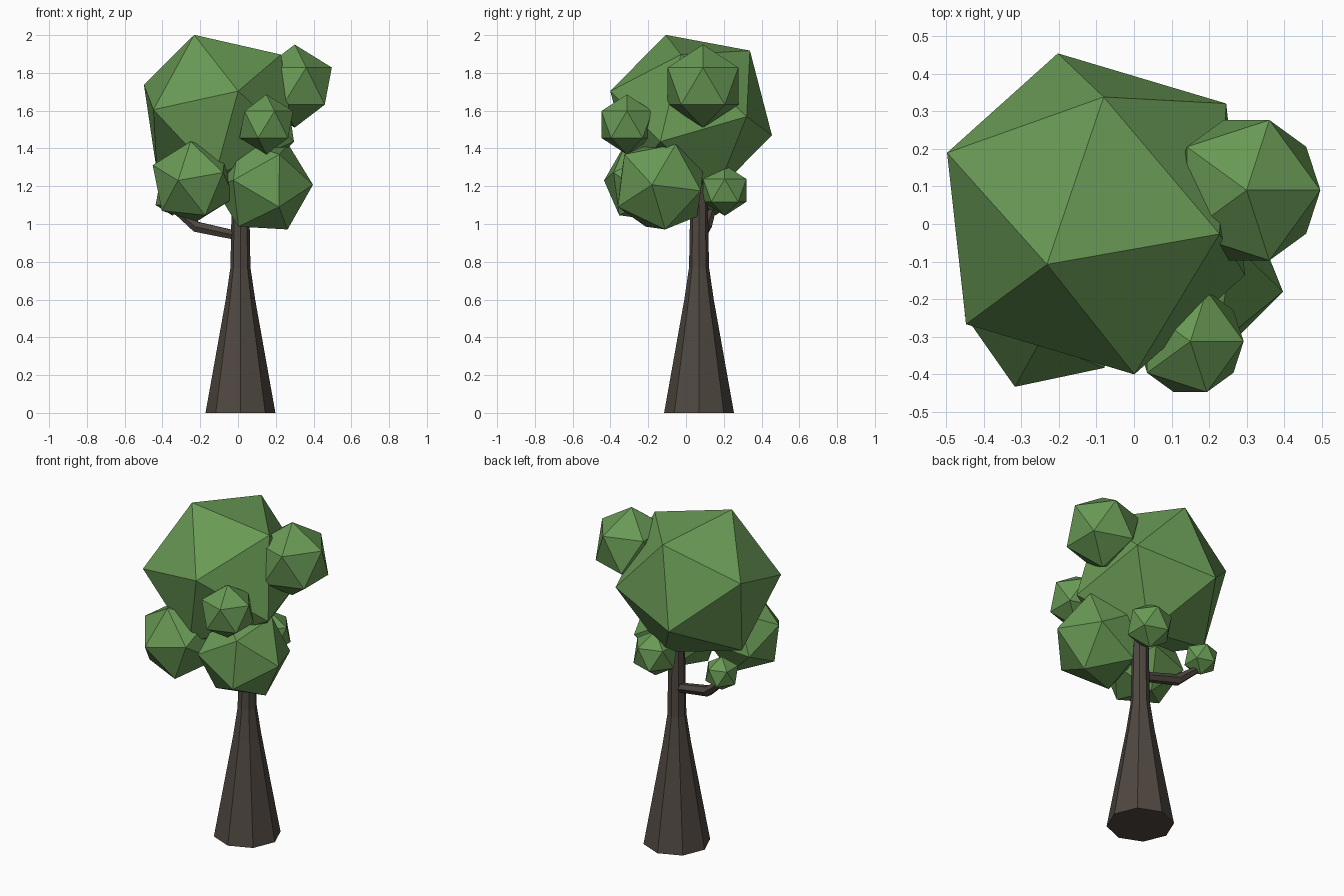
import bpy, bmesh
from math import cos, sin, tau
from mathutils import Vector, Matrix

if "Cube" in bpy.data.objects:
    bpy.data.objects.remove(bpy.data.objects["Cube"])


def material(name, rgb):
    m = bpy.data.materials.new(name)
    m.diffuse_color = (*rgb, 1)
    m.use_nodes = True
    m.node_tree.nodes["Principled BSDF"].inputs["Base Color"].default_value = m.diffuse_color
    return m


LEAF = material("leaf_green", (0.14, 0.32, 0.09))
BARK = material("bark_brown", (0.08, 0.065, 0.053))


def finish(bm, name, mat):
    bmesh.ops.recalc_face_normals(bm, faces=bm.faces)
    me = bpy.data.meshes.new(name)
    bm.to_mesh(me)
    bm.free()
    me.materials.append(mat)
    ob = bpy.data.objects.new(name, me)
    bpy.context.collection.objects.link(ob)


def leaf_clump(name, centre, radius, axis=(0, 0, 1), side=(1, 0, 0)):
    """Icosahedron with one corner along axis and a neighbouring corner towards side."""
    z = Vector(axis).normalized()
    x = Vector(side)
    x = (x - z * x.dot(z)).normalized()
    rot = Matrix((x, z.cross(x), z)).transposed().to_4x4()
    bm = bmesh.new()
    bmesh.ops.create_icosphere(bm, subdivisions=1, radius=radius,
                               matrix=Matrix.Translation(centre) @ rot)
    finish(bm, name, LEAF)


def tapered_limb(name, path, radii, sides):
    """Rings of vertices swept along a path, capped at both ends."""
    pts = [Vector(p) for p in path]
    bm = bmesh.new()
    rings = []
    for i, (p, r) in enumerate(zip(pts, radii)):
        tangent = pts[min(i + 1, len(pts) - 1)] - pts[max(i - 1, 0)]
        q = tangent.to_track_quat('Z', 'Y')
        rings.append([bm.verts.new(p + q @ Vector((r * cos(tau * k / sides),
                                                   r * sin(tau * k / sides), 0)))
                      for k in range(sides)])
    for a, b in zip(rings, rings[1:]):
        for k in range(sides):
            n = (k + 1) % sides
            bm.faces.new((a[k], a[n], b[n], b[k]))
    bm.faces.new(rings[0][::-1])
    bm.faces.new(rings[-1])
    finish(bm, name, BARK)


# Trunk and side branch
tapered_limb("trunk", [(0.013, 0.069, z) for z in (0, 0.6, 0.77, 1.3)],
             (0.185, 0.078, 0.053, 0.043), 8)
tapered_limb("branch", [(0.013, 0.075, 0.935), (-0.22, 0.105, 0.985), (-0.35, 0.145, 1.09)],
             (0.027, 0.032, 0.018), 6)

# Large tilted foliage clumps
leaf_clump("crown", (-0.101, 0.027, 1.587), 0.455,
           (-0.288, -0.296, 0.911), (0.021, 0.314, 0.331))
leaf_clump("front_right_clump", (0.134, -0.134, 1.204), 0.267,
           (0.985, -0.173, 0.014), (0.151, 0.214, -0.028))
leaf_clump("front_left_clump", (-0.235, -0.214, 1.225), 0.235,
           (-0.351, -0.936, 0.023), (-0.02, -0.114, 0.222))

# Small upright foliage clumps
leaf_clump("upper_right_clump", (0.3, 0.09, 1.73), 0.22)
leaf_clump("front_small_clump", (0.15, -0.313, 1.527), 0.159)
leaf_clump("back_small_clump", (0.06, 0.205, 1.178), 0.135)
leaf_clump("branch_tip_clump", (-0.347, 0.155, 1.145), 0.1)
